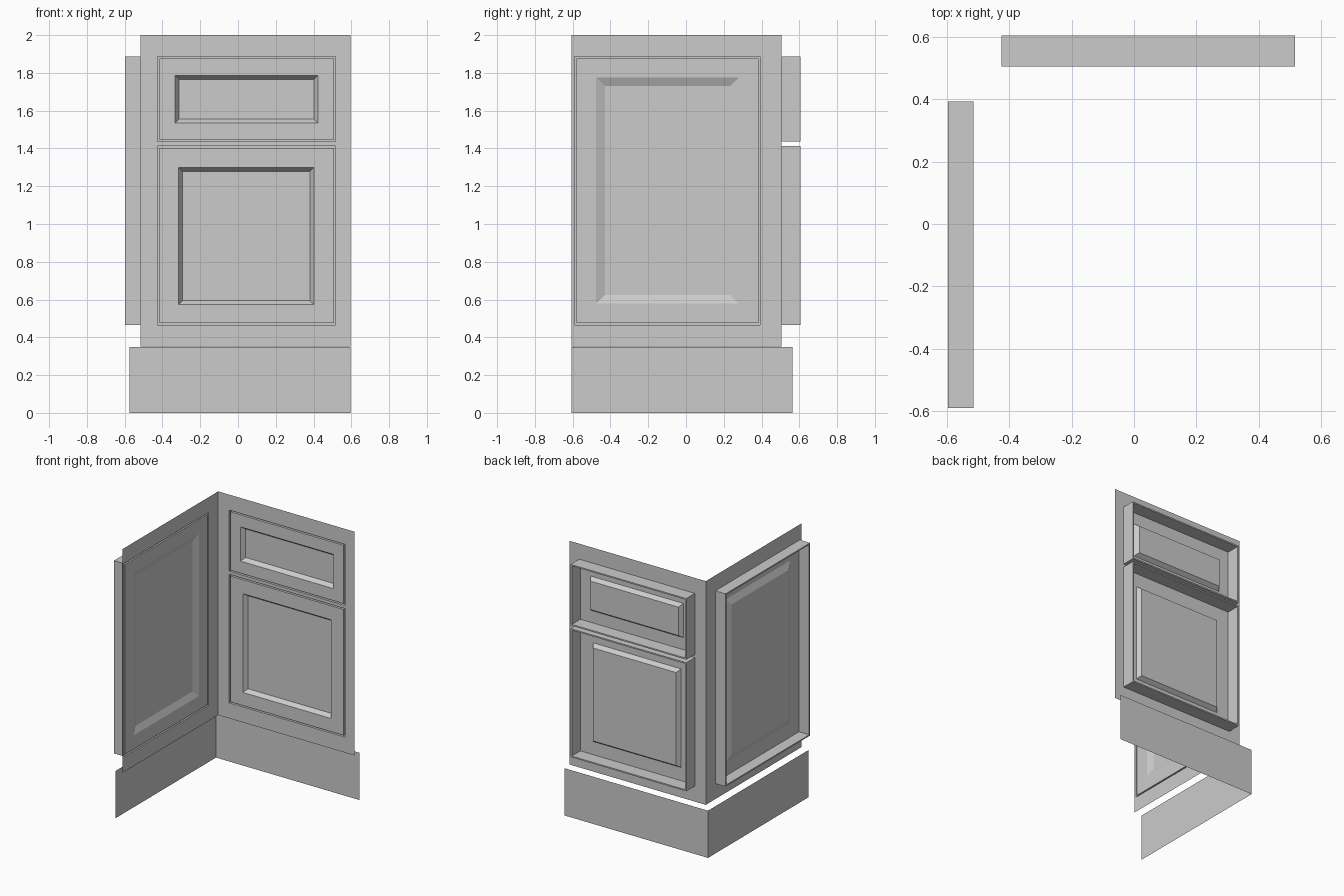
import bpy

if "Cube" in bpy.data.objects:
    bpy.data.objects.remove(bpy.data.objects["Cube"])

FACE_Y, FACE_X = 0.505, -0.515      # planes of the two cabinet fronts


def back_wing(u, v, d):
    """Wing facing -y: u along x, depth goes back."""
    return (u, FACE_Y + d, v)


def left_wing(u, v, d):
    """Wing facing +x: u along y, depth goes left."""
    return (FACE_X - d, u, v)


def make(name, verts, faces):
    mesh = bpy.data.meshes.new(name)
    mesh.from_pydata(verts, [], faces)
    mesh.update()
    ob = bpy.data.objects.new(name, mesh)
    bpy.context.collection.objects.link(ob)
    return ob


def frame(name, place, us, vs, holes):
    """Flat face frame: a grid of cells with some left open."""
    n = len(us)
    verts = [place(u, v, 0) for v in vs for u in us]
    faces = [(j * n + i, j * n + i + 1, (j + 1) * n + i + 1, (j + 1) * n + i)
             for j in range(len(vs) - 1) for i in range(n - 1) if (i, j) not in holes]
    return make(name, verts, faces)


def inset(r, a):
    u0, u1, v0, v1 = r
    return (u0 + a, u1 - a, v0 + a, v1 - a)


def panel(name, place, outer, field, thick, bevel, sink):
    """Open-backed door: edge groove, flat border, sunk centre field."""
    inner = inset(outer, 0.01)
    rings = [(outer, 0), (outer, thick), (inner, thick), (inner, 0),
             (field, 0), (inset(field, bevel), sink)]
    verts, faces = [], []
    for (u0, u1, v0, v1), d in rings:
        verts += [place(u, v, d) for u, v in ((u0, v0), (u1, v0), (u1, v1), (u0, v1))]
    for k in range(len(rings) - 1):
        a, b = 4 * k, 4 * k + 4
        for i in range(4):
            j = (i + 1) % 4
            faces.append((a + i, a + j, b + j, b + i))
    last = 4 * (len(rings) - 1)
    faces.append((last, last + 1, last + 2, last + 3))
    return make(name, verts, faces)


# Back wing: face frame, drawer front and door
frame("back_face_frame", back_wing, [-0.515, -0.426, 0.517, 0.595],
      [0.352, 0.466, 1.413, 1.436, 1.886, 2.0], {(1, 1), (1, 3)})
panel("drawer_front", back_wing, (-0.426, 0.517, 1.436, 1.886),
      (-0.333, 0.423, 1.535, 1.787), 0.1, 0.021, 0.03)
panel("cabinet_door", back_wing, (-0.426, 0.517, 0.466, 1.413),
      (-0.314, 0.403, 0.573, 1.3), 0.1, 0.021, 0.03)

# Left wing: face frame and tall door
frame("left_face_frame", left_wing, [-0.607, -0.59, 0.393, 0.505],
      [0.352, 0.466, 1.886, 2.0], {(1, 1)})
panel("tall_door", left_wing, (-0.59, 0.393, 0.466, 1.886),
      (-0.476, 0.28, 0.578, 1.776), 0.083, 0.046, 0.02)

# Recessed toe kicks under both wings
frame("back_toe_kick", lambda u, v, d: back_wing(u, v, 0.06), [-0.575, 0.595], [0, 0.348], set())
frame("left_toe_kick", lambda u, v, d: left_wing(u, v, 0.06), [-0.607, 0.565], [0, 0.348], set())
